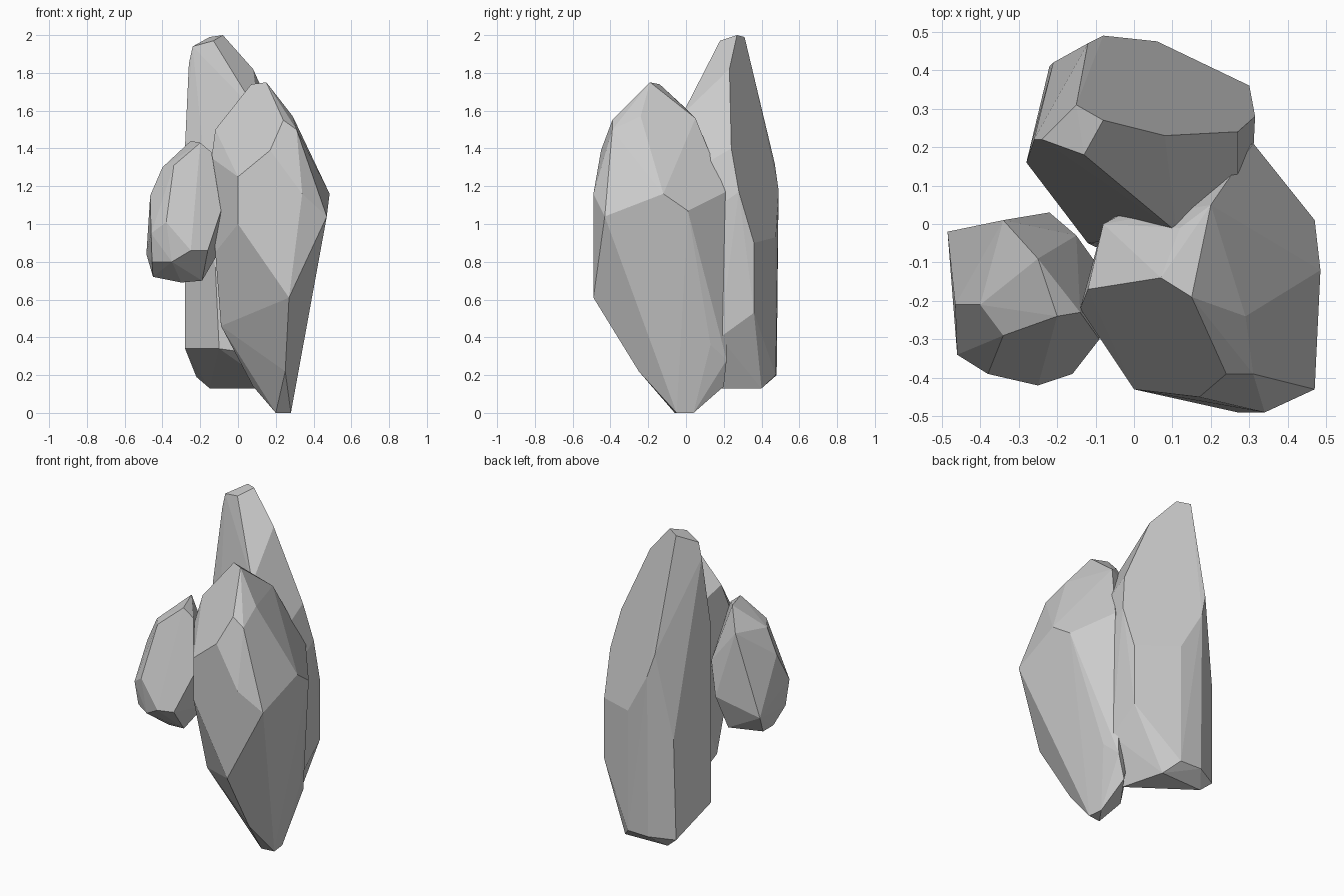
import bpy, bmesh, math


def rock(name, corners):
    """Faceted boulder: convex hull around a few corner points, near-flat facets merged."""
    bm = bmesh.new()
    for c in corners:
        bm.verts.new(c)
    bmesh.ops.convex_hull(bm, input=bm.verts)
    loose = [v for v in bm.verts if not v.link_faces]
    bmesh.ops.delete(bm, geom=loose, context='VERTS')
    bmesh.ops.dissolve_limit(bm, angle_limit=math.radians(4),
                             verts=bm.verts, edges=bm.edges)
    bmesh.ops.recalc_face_normals(bm, faces=bm.faces)
    mesh = bpy.data.meshes.new(name)
    bm.to_mesh(mesh)
    bm.free()
    obj = bpy.data.objects.new(name, mesh)
    bpy.context.collection.objects.link(obj)
    return obj


# tall slab at the back
rock("tall_rock", [
    (-.08, .27, 2.0), (-.15, .31, 1.99), (-.13, .18, 1.97), (-.24, .22, 1.94),
    (-.26, .22, 1.85), (.08, .23, 1.82), (.27, .24, 1.4), (.315, .28, 1.17),
    (.30, .36, .9), (.30, .36, .53), (.27, .12, 1.33), (.31, .18, 1.1), (.31, .18, .4),
    (-.28, .16, 1.42), (-.28, .16, .34), (-.12, -.05, .77), (-.1, -.06, .34),
    (.04, -.06, .32), (.11, -.02, 1.58), (-.21, .42, .8), (-.22, .41, .19),
    (-.12, .47, 1.32), (-.08, .49, 1.18), (.06, .475, .93),
    (-.08, .48, .2), (.06, .475, .2),
    (-.15, .39, .13), (.13, .4, .13), (.2, .14, .13),
])

# broad pointed rock at the front right
rock("front_rock", [
    (.07, -.14, 1.74), (.15, -.19, 1.75), (-.12, -.17, 1.5), (-.08, 0, 1.42),
    (.12, -.01, 1.62), (.2, .05, 1.56), (.29, -.24, 1.57), (.24, -.39, 1.55),
    (.31, -.39, 1.5), (.17, -.45, 1.39), (0, -.43, 1.25), (0, -.43, 1.0),
    (.34, -.49, 1.16), (.27, -.49, .61), (.47, -.43, 1.04), (.485, -.12, 1.16),
    (.47, .01, 1.07), (.31, .21, 1.17), (.33, .13, .36), (.29, .215, .28),
    (.24, .2, .14), (-.14, -.22, 1.35), (-.12, -.24, .85), (-.09, -.17, .46),
    (-.08, 0, .9), (.25, -.25, .22), (.2, -.06, 0), (.28, -.05, 0),
    (.27, .04, 0), (.08, -.02, .14),
])

# small stone stuck to the left side
rock("small_rock", [
    (-.25, -.09, 1.44), (-.2, -.24, 1.43), (-.14, -.23, 1.38), (-.34, -.29, 1.31),
    (-.4, -.21, 1.3), (-.465, -.21, 1.15), (-.46, -.34, .95), (-.38, -.39, 1.01),
    (-.25, -.42, .86), (-.16, -.39, .86), (-.09, -.3, 1.07), (-.1, -.1, 1.05),
    (-.34, .01, 1.33), (-.22, .03, .92), (-.485, -.02, .84), (-.15, -.03, 1.1),
    (-.455, -.31, .8), (-.35, -.38, .8), (-.45, -.2, .72), (-.45, -.1, .72),
    (-.3, -.24, .69), (-.19, -.25, .7), (-.25, -.05, .71), (-.12, -.15, .82),
])
